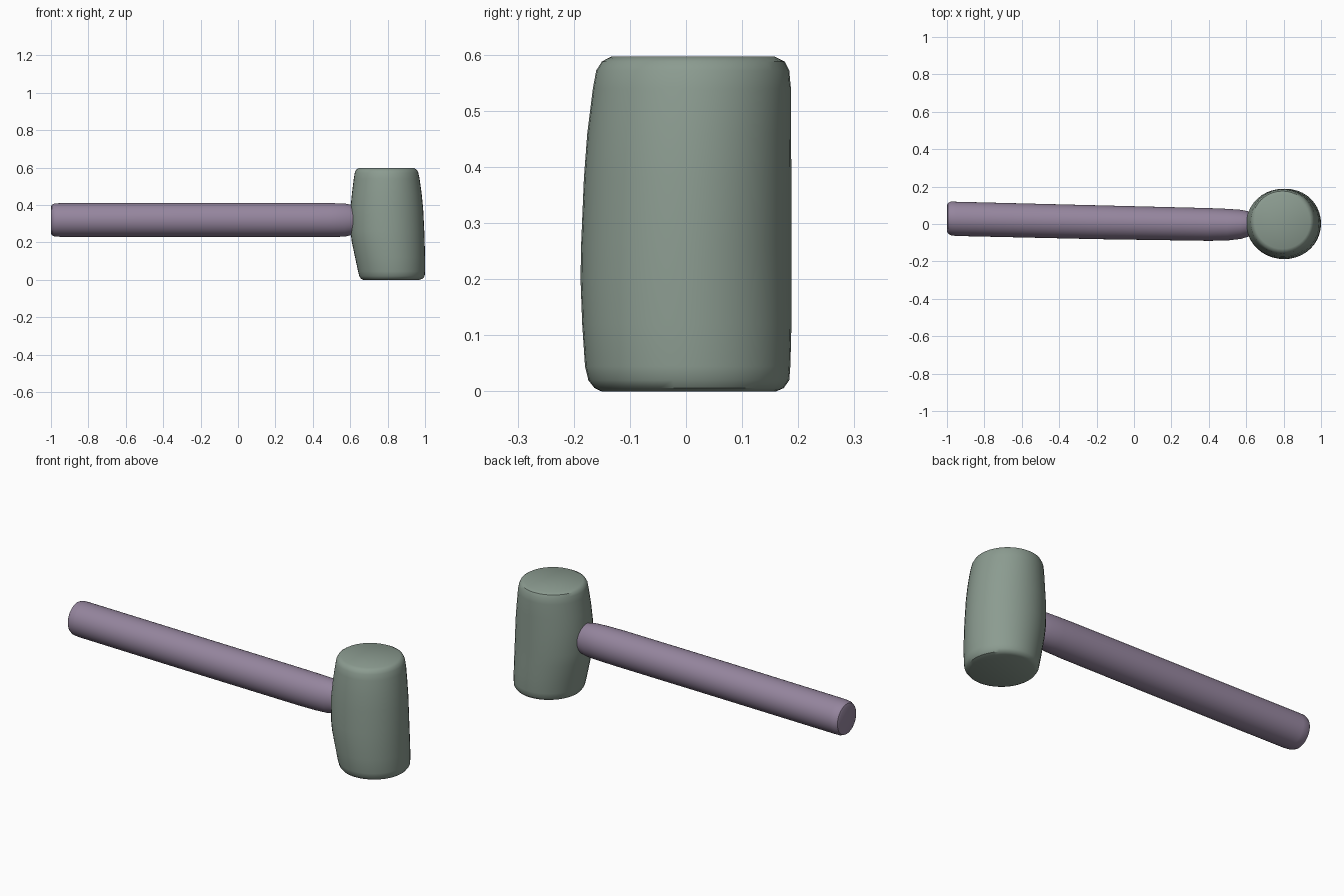
import bpy, bmesh, math

SIDES = 40


def material(name, color):
    m = bpy.data.materials.new(name)
    m.diffuse_color = (*color, 1)
    return m


def loft(name, rings, place, mat):
    """Skin elliptical rings (t, lo_a, hi_a, lo_b, hi_b); place maps (t, a, b) to xyz."""
    bm = bmesh.new()
    loops = []
    for t, a0, a1, b0, b1 in rings:
        loop = []
        for i in range(SIDES):
            ang = 2 * math.pi * i / SIDES
            a = (a0 + a1) / 2 + (a1 - a0) / 2 * math.cos(ang)
            b = (b0 + b1) / 2 + (b1 - b0) / 2 * math.sin(ang)
            loop.append(bm.verts.new(place(t, a, b)))
        loops.append(loop)
    for p, q in zip(loops, loops[1:]):
        for i in range(SIDES):
            j = (i + 1) % SIDES
            bm.faces.new((p[i], p[j], q[j], q[i]))
    bm.faces.new(loops[0])
    bm.faces.new(loops[-1])
    bmesh.ops.recalc_face_normals(bm, faces=bm.faces)
    mesh = bpy.data.meshes.new(name)
    bm.to_mesh(mesh)
    bm.free()
    mesh.materials.append(mat)
    obj = bpy.data.objects.new(name, mesh)
    bpy.context.collection.objects.link(obj)
    bpy.ops.object.select_all(action='DESELECT')
    obj.select_set(True)
    bpy.context.view_layer.objects.active = obj
    bpy.ops.object.shade_smooth_by_angle(angle=math.radians(35))
    return obj


# Head: slightly lopsided barrel, stacked along z (x extents, y extents)
head_rings = [
    (0.000, 0.670, 0.970, -0.150, 0.160),
    (0.006, 0.657, 0.988, -0.163, 0.174),
    (0.020, 0.648, 0.998, -0.174, 0.184),
    (0.045, 0.642, 1.000, -0.180, 0.186),
    (0.120, 0.626, 1.000, -0.185, 0.188),
    (0.200, 0.609, 0.998, -0.188, 0.188),
    (0.260, 0.601, 0.996, -0.187, 0.188),
    (0.380, 0.601, 0.990, -0.182, 0.188),
    (0.460, 0.609, 0.982, -0.176, 0.187),
    (0.540, 0.619, 0.971, -0.166, 0.187),
    (0.572, 0.624, 0.964, -0.160, 0.184),
    (0.588, 0.631, 0.956, -0.150, 0.176),
    (0.597, 0.645, 0.942, -0.133, 0.158),
]
loft("mallet_head", head_rings, lambda t, a, b: (a, b, t),
     material("head_green", (0.26, 0.33, 0.28)))

# Handle: round bar along x, drifting gently in y (y extents, z extents)
handle_rings = [
    (-1.000, -0.040, 0.100, 0.250, 0.390),
    (-0.995, -0.050, 0.112, 0.238, 0.402),
    (-0.980, -0.060, 0.120, 0.232, 0.408),
    (-0.950, -0.064, 0.119, 0.230, 0.410),
    (-0.200, -0.081, 0.100, 0.229, 0.411),
    (0.400, -0.090, 0.085, 0.228, 0.411),
    (0.500, -0.088, 0.081, 0.229, 0.410),
    (0.570, -0.080, 0.076, 0.231, 0.408),
    (0.610, -0.068, 0.068, 0.240, 0.400),
    (0.640, -0.060, 0.060, 0.250, 0.390),
]
loft("handle", handle_rings, lambda t, a, b: (t, a, b),
     material("handle_purple", (0.30, 0.235, 0.34)))
